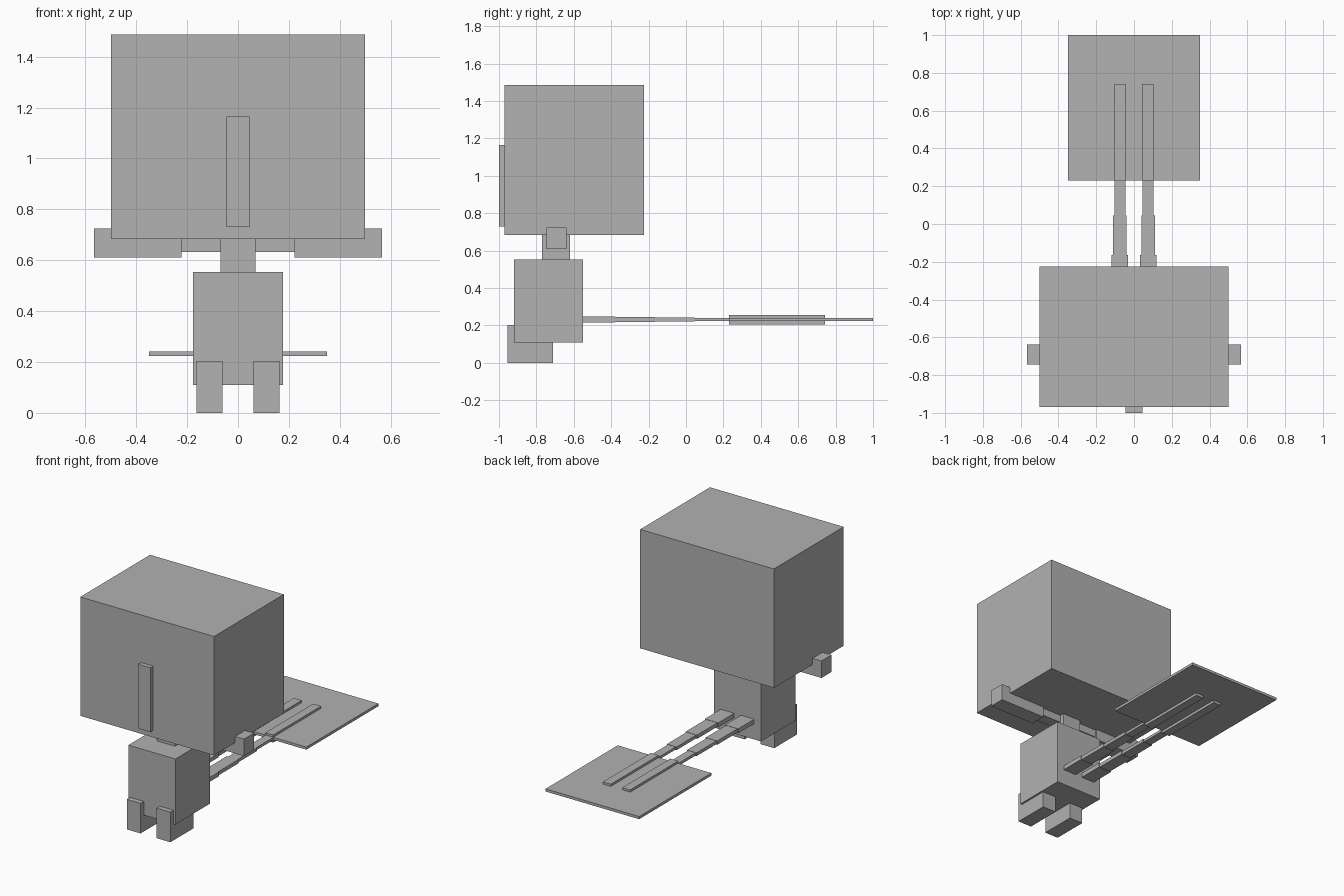
import bpy

old = bpy.data.objects.get("Cube")
if old:
    bpy.data.objects.remove(old, do_unlink=True)

grey = bpy.data.materials.new("plain_grey")
grey.use_nodes = True
colour = (0.445, 0.445, 0.445, 1)
grey.diffuse_color = colour
grey.node_tree.nodes["Principled BSDF"].inputs["Base Color"].default_value = colour


def box(name, x, y, z):
    """Box from its (low, high) extents on each axis."""
    spans = (x, y, z)
    bpy.ops.mesh.primitive_cube_add(size=1, location=[(a + b) / 2 for a, b in spans])
    obj = bpy.context.object
    obj.name = name
    obj.scale = [b - a for a, b in spans]
    bpy.ops.object.transform_apply(location=False, rotation=False, scale=True)
    obj.data.materials.append(grey)


def pair(name, x, y, z):
    """Left box and its mirrored right twin."""
    box("left_" + name, x, y, z)
    box("right_" + name, (-x[1], -x[0]), y, z)


# Head, nose, neck and torso
box("head", (-0.5, 0.5), (-0.97, -0.225), (0.683, 1.487))
box("nose", (-0.045, 0.045), (-1.0, -0.97), (0.73, 1.165))
box("neck", (-0.068, 0.068), (-0.77, -0.62), (0.553, 0.683))
box("torso", (-0.176, 0.176), (-0.92, -0.55), (0.11, 0.553))

# Arms and legs
pair("upper_arm", (0.068, 0.222), (-0.73, -0.65), (0.632, 0.7))
pair("forearm", (0.222, 0.567), (-0.745, -0.638), (0.61, 0.725))
pair("leg", (0.06, 0.163), (-0.955, -0.71), (0.0, 0.203))

# Tail rods, stepping thinner toward the tail plate
joints = (-0.55, -0.38, -0.165, 0.045, 0.23)
half_widths = (0.05, 0.043, 0.036, 0.029)
half_heights = (0.015, 0.013, 0.011, 0.009)
for i, (w, h) in enumerate(zip(half_widths, half_heights)):
    pair(f"tail_rod_{i + 1}", (0.075 - w, 0.075 + w), joints[i:i + 2],
         (0.232 - h, 0.232 + h))

# Flat tail plate with two ribs running through it
box("tail_plate", (-0.35, 0.35), (0.23, 1.0), (0.223, 0.241))
pair("tail_rib", (0.043, 0.102), (0.23, 0.742), (0.205, 0.256))
